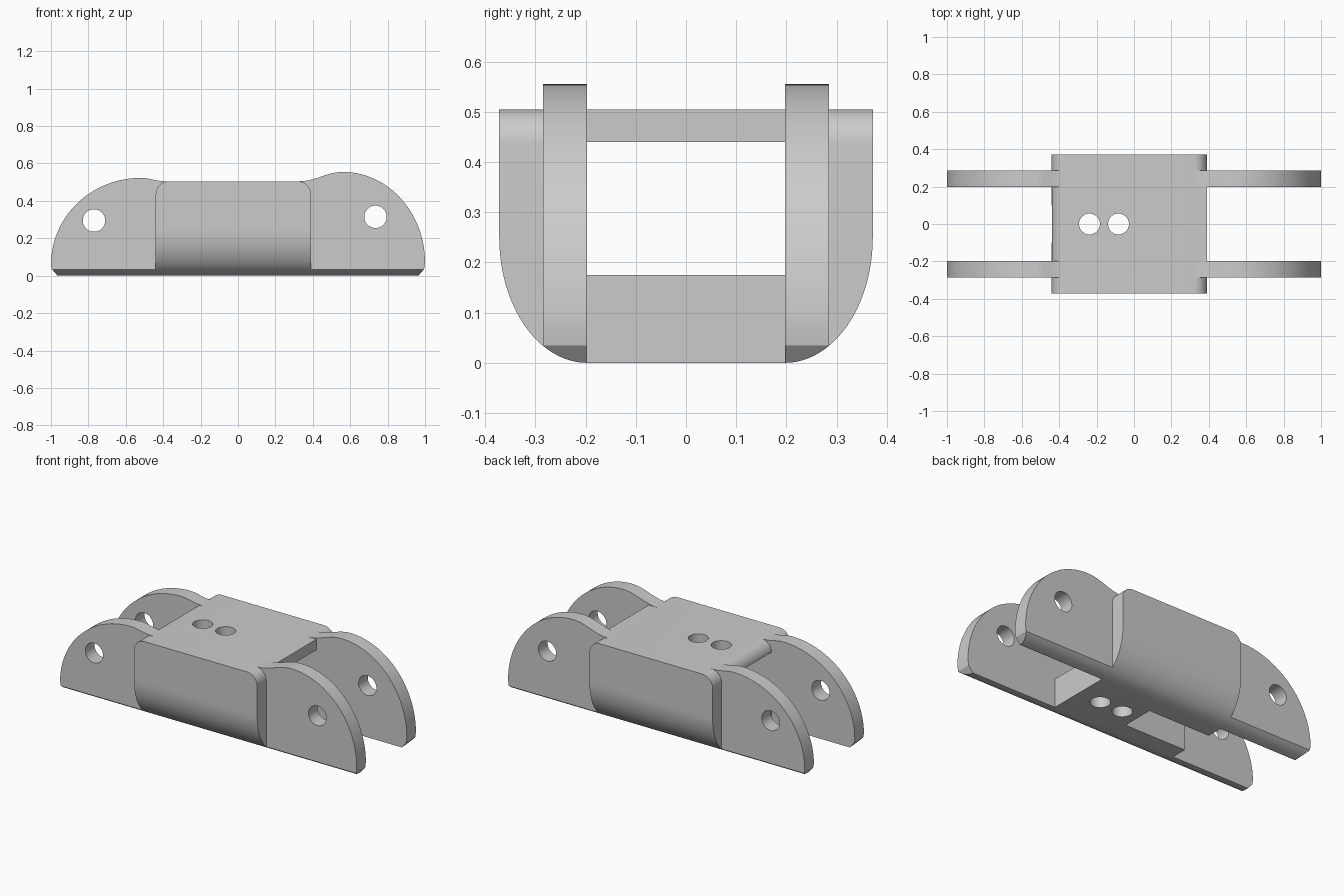
import bpy, bmesh, math
from mathutils import Vector

if "Cube" in bpy.data.objects:
    bpy.data.objects.remove(bpy.data.objects["Cube"])

grey = bpy.data.materials.new("plain grey")
grey.diffuse_color = (0.6, 0.6, 0.6, 1)
grey.use_nodes = True
grey.node_tree.nodes["Principled BSDF"].inputs["Base Color"].default_value = grey.diffuse_color


def prism(name, pts, axis, lo, hi):
    """Extrude a closed 2D profile along an axis (x: yz, y: xz, z: xy)."""
    place = {'x': lambda p, d: (d, p[0], p[1]),
             'y': lambda p, d: (p[0], d, p[1]),
             'z': lambda p, d: (p[0], p[1], d)}[axis]
    bm = bmesh.new()
    a = [bm.verts.new(place(p, lo)) for p in pts]
    b = [bm.verts.new(place(p, hi)) for p in pts]
    n = len(pts)
    bm.faces.new(a)
    bm.faces.new(b)
    for i in range(n):
        j = (i + 1) % n
        bm.faces.new((a[i], a[j], b[j], b[i]))
    bmesh.ops.recalc_face_normals(bm, faces=bm.faces)
    me = bpy.data.meshes.new(name)
    bm.to_mesh(me)
    bm.free()
    me.materials.append(grey)
    ob = bpy.data.objects.new(name, me)
    bpy.context.collection.objects.link(ob)
    return ob


def arc(cx, cz, rx, rz, a0, a1, n):
    out = []
    for i in range(n + 1):
        t = math.radians(a0 + (a1 - a0) * i / n)
        out.append((cx + rx * math.cos(t), cz + rz * math.sin(t)))
    return out


def circle(cx, cz, r, n=40):
    return arc(cx, cz, r, r, 0, 360 - 360 / n, n - 1)


def rect(x0, x1, z0, z1):
    return [(x0, z0), (x1, z0), (x1, z1), (x0, z1)]


def boolean(ob, cutter, op):
    m = ob.modifiers.new(op, 'BOOLEAN')
    m.operation, m.solver, m.object = op, 'EXACT', cutter
    bpy.context.view_layer.objects.active = ob
    bpy.ops.object.modifier_apply(modifier=m.name)
    bpy.data.objects.remove(cutter, do_unlink=True)


def smooth(ob):
    bpy.ops.object.select_all(action='DESELECT')
    ob.select_set(True)
    bpy.context.view_layer.objects.active = ob
    bpy.ops.object.shade_smooth_by_angle(angle=math.radians(25))


X0, X1, TOP, W, IN, OUT = -0.44, 0.39, 0.505, 0.372, 0.197, 0.285


def hull(top):
    """Cross-section with elliptical lower corners."""
    return (arc(IN, 0.25, W - IN, 0.25, -90, 0, 24) + [(W, top), (-W, top)]
            + arc(-IN, 0.25, W - IN, 0.25, 180, 270, 24))


# central housing, upper end edges rounded
body = prism("housing", hull(TOP), 'x', X0, X1)
r = 0.07
side = ([(X0, -0.1), (X1, -0.1)] + arc(X1 - r, TOP - r, r, r, 0, 90, 10)
        + arc(X0 + r, TOP - r, r, r, 90, 180, 10))
boolean(body, prism("cut", side, 'y', -1, 1), 'INTERSECT')
# window running lengthwise
boolean(body, prism("cut", rect(-IN, IN, 0.175, 0.44), 'x', -1, 1), 'DIFFERENCE')
# open slot in one half of the floor
boolean(body, prism("cut", rect(-0.6, -0.025, -0.1, 0.1), 'z', -0.1, 0.3), 'DIFFERENCE')
# bolt holes: roof on the left, floor on the right
for x in (0.083, 0.238):
    boolean(body, prism("cut", circle(-x, 0, 0.056), 'z', 0.3, 0.7), 'DIFFERENCE')
    boolean(body, prism("cut", circle(x, 0, 0.056), 'z', -0.1, 0.3), 'DIFFERENCE')
smooth(body)

# square lip on the right end of the roof
prism("roof_lip", rect(0.318, X1, 0.44, TOP), 'y', -IN, IN)


def lug_profile(s, x_in, x_dip, x_peak, z_peak, z_c):
    """Ear outline for x > 0; s mirrors it to the other end."""
    pts = [(x_in, 0), (0.965, 0), (0.995, 0.035)]
    pts += arc(x_peak, z_c, 1 - x_peak, z_peak - z_c, 0, 90, 28)
    for i in range(1, 13):                       # soft dip to the roof
        t = i / 12
        z = TOP + (z_peak - TOP) * (0.5 + 0.5 * math.cos(math.pi * t))
        pts.append((x_peak + (x_dip - x_peak) * t, z))
    if x_in < x_dip:
        pts.append((x_in, TOP))
    return [(s * x, z) for x, z in pts]


# four pivot ears
ears = {"left": (lug_profile(-1, 0.365, 0.39, 0.52, 0.523, 0.06), -0.77, 0.295),
        "right": (lug_profile(1, 0.315, 0.33, 0.56, 0.555, 0.07), 0.735, 0.315)}
for end, (pts, hx, hz) in ears.items():
    for label, lo, hi in (("front", -OUT, -IN), ("back", IN, OUT)):
        ear = prism(f"{label}_{end}_ear", pts, 'y', lo, hi)
        boolean(ear, prism("cut", hull(0.8), 'x', -1.2, 1.2), 'INTERSECT')
        boolean(ear, prism("cut", circle(hx, hz, 0.06), 'y', -1, 1), 'DIFFERENCE')
        smooth(ear)
